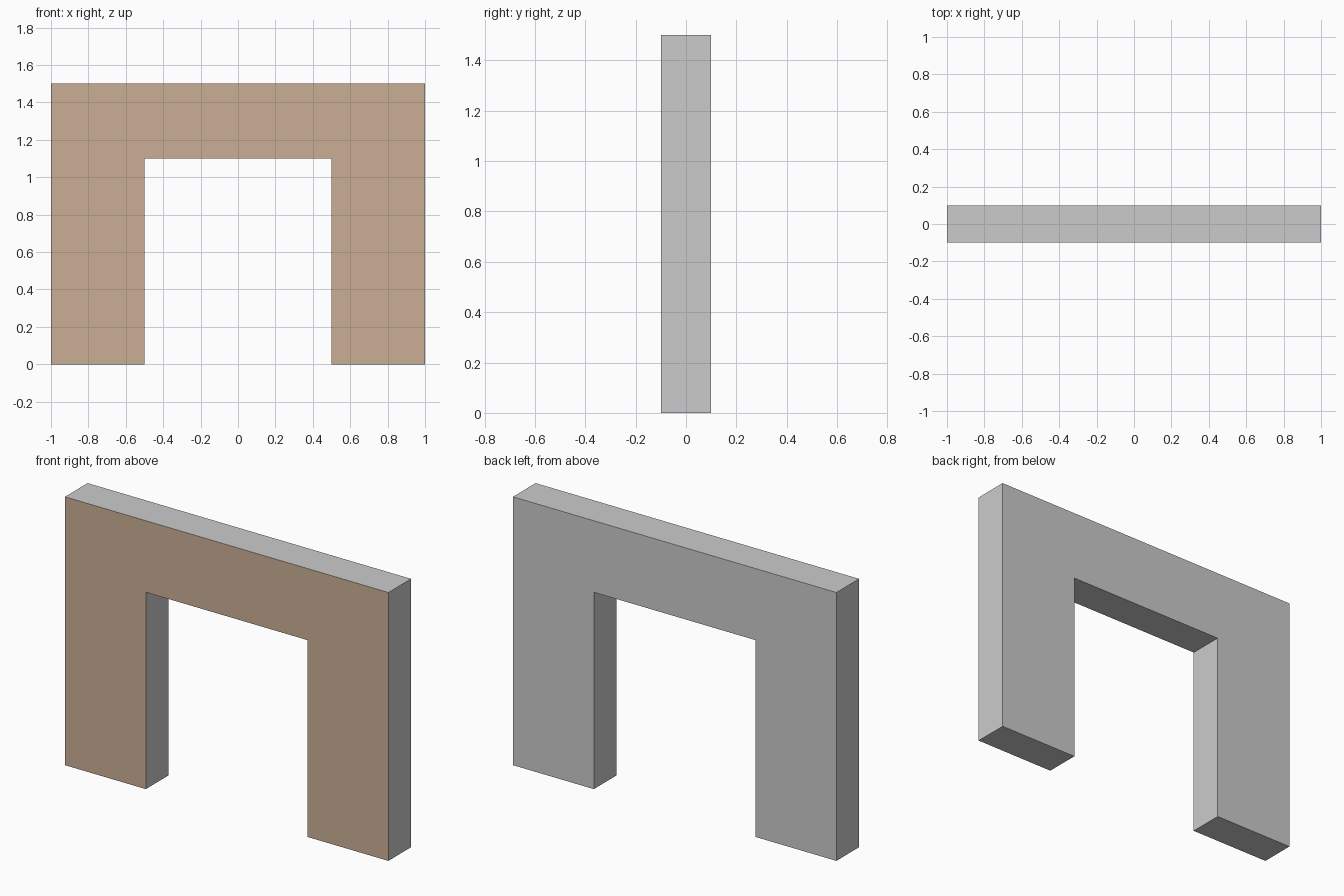
import bpy
import bmesh

if "Cube" in bpy.data.objects:
    bpy.data.objects.remove(bpy.data.objects["Cube"])

HALF_WIDTH, HEIGHT, DEPTH = 1.0, 1.5, 0.2
OPEN_HALF, OPEN_HEIGHT = 0.5, 1.1

# Arch profile: right half, mirrored to the left
right = [(OPEN_HALF, OPEN_HEIGHT), (OPEN_HALF, 0), (HALF_WIDTH, 0), (HALF_WIDTH, HEIGHT)]
profile = right + [(-x, z) for x, z in reversed(right)]

# Extrude the front profile backwards into a solid slab
bm = bmesh.new()
front = bm.faces.new([bm.verts.new((x, -DEPTH / 2, z)) for x, z in profile])
result = bmesh.ops.extrude_face_region(bm, geom=[front], use_keep_orig=True)
moved = [v for v in result["geom"] if isinstance(v, bmesh.types.BMVert)]
bmesh.ops.translate(bm, verts=moved, vec=(0, DEPTH, 0))
bmesh.ops.recalc_face_normals(bm, faces=bm.faces)

# Only the front face is brown
for face in bm.faces:
    face.material_index = int(face.normal.y < -0.5)

mesh = bpy.data.meshes.new("doorway_arch")
bm.to_mesh(mesh)
bm.free()

brown = bpy.data.materials.new("brown_front")
brown.diffuse_color = (0.6, 0.43, 0.3, 1)
brown.use_nodes = True
brown.node_tree.nodes["Principled BSDF"].inputs["Base Color"].default_value = brown.diffuse_color
mesh.materials.append(None)
mesh.materials.append(brown)

arch = bpy.data.objects.new("doorway_arch", mesh)
bpy.context.collection.objects.link(arch)
